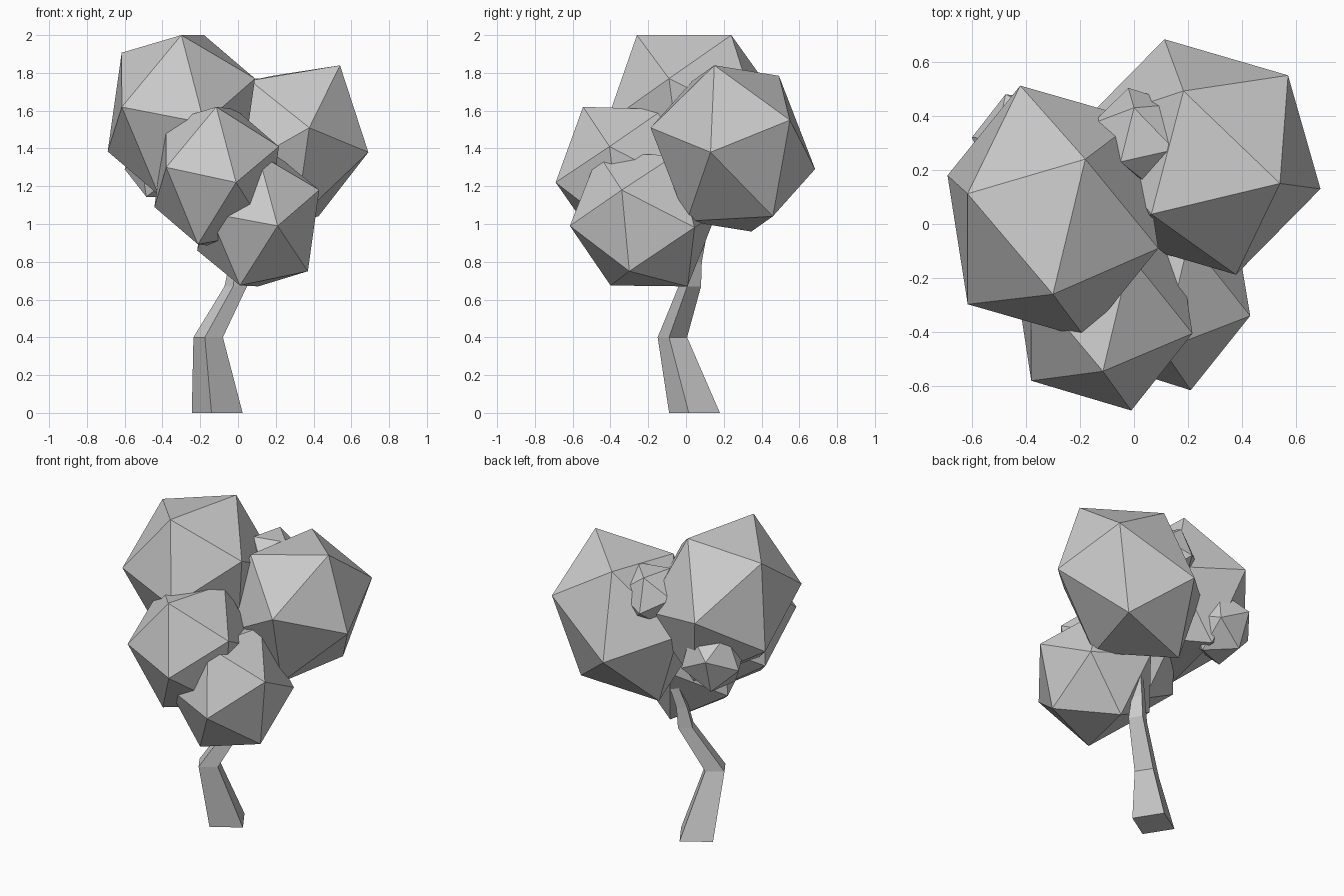
import bpy, bmesh
from mathutils import Vector, Matrix

if "Cube" in bpy.data.objects:
    bpy.data.objects.remove(bpy.data.objects["Cube"])


def finish(name, bm):
    bmesh.ops.recalc_face_normals(bm, faces=bm.faces[:])
    mesh = bpy.data.meshes.new(name)
    bm.to_mesh(mesh)
    bm.free()
    obj = bpy.data.objects.new(name, mesh)
    bpy.context.collection.objects.link(obj)
    return obj


def foliage(name, centre, *corners):
    """Icosahedron placed by its centre and the three corners of one face."""
    bm = bmesh.new()
    bmesh.ops.create_icosphere(bm, subdivisions=1, radius=1)
    bm.faces.ensure_lookup_table()
    c = Vector(centre)
    src = Matrix([v.co for v in bm.faces[0].verts]).transposed()
    dst = Matrix([Vector(p) - c for p in corners]).transposed()
    m = dst @ src.inverted()
    for v in bm.verts:
        v.co = m @ v.co + c
    return finish(name, bm)


# Large crown clumps
foliage("crown_left", (-.30, .045, 1.577),
        (-.30, -.26, 2.0), (-.18, .24, 2.0), (.09, -.09, 1.77))
foliage("crown_right", (.245, .248, 1.40),
        (.54, .15, 1.84), (.69, .13, 1.38), (.57, .55, 1.55))

# Medium front clumps
foliage("crown_front_upper", (-.113, -.29, 1.25),
        (-.115, -.545, 1.62), (-.38, -.58, 1.30), (-.01, -.69, 1.22))
foliage("crown_front_lower", (.107, -.228, 1.02),
        (.21, -.615, .99), (.43, -.34, 1.18), (.37, -.30, .75))

# Small clumps at the back
foliage("crown_small_top", (.033, .312, 1.61),
        (0, .43, 1.77), (.15, .275, 1.77), (-.05, .23, 1.77))
foliage("crown_small_back", (-.40, .295, 1.317),
        (-.475, .48, 1.37), (-.60, .32, 1.29), (-.46, .405, 1.15))

# Bent four-sided trunk: centre x, y, z and half diagonal of each ring
rings = [(-.11, .045, 0, .138), (-.158, -.072, .40, .08), (-.012, .02, .67, .061),
         (0, .04, .80, .045), (.06, .10, 1.05, .03)]
bm = bmesh.new()
u = Vector((-.22, -.975, 0))
v = Vector((.975, -.22, 0))
loops = [[bm.verts.new(Vector((x, y, z)) + r * d) for d in (u, v, -u, -v)]
         for x, y, z, r in rings]
for a, b in zip(loops, loops[1:]):
    for i in range(4):
        j = (i + 1) % 4
        bm.faces.new((a[i], a[j], b[j], b[i]))
bm.faces.new(loops[0])
bm.faces.new(loops[-1])
finish("trunk", bm)
